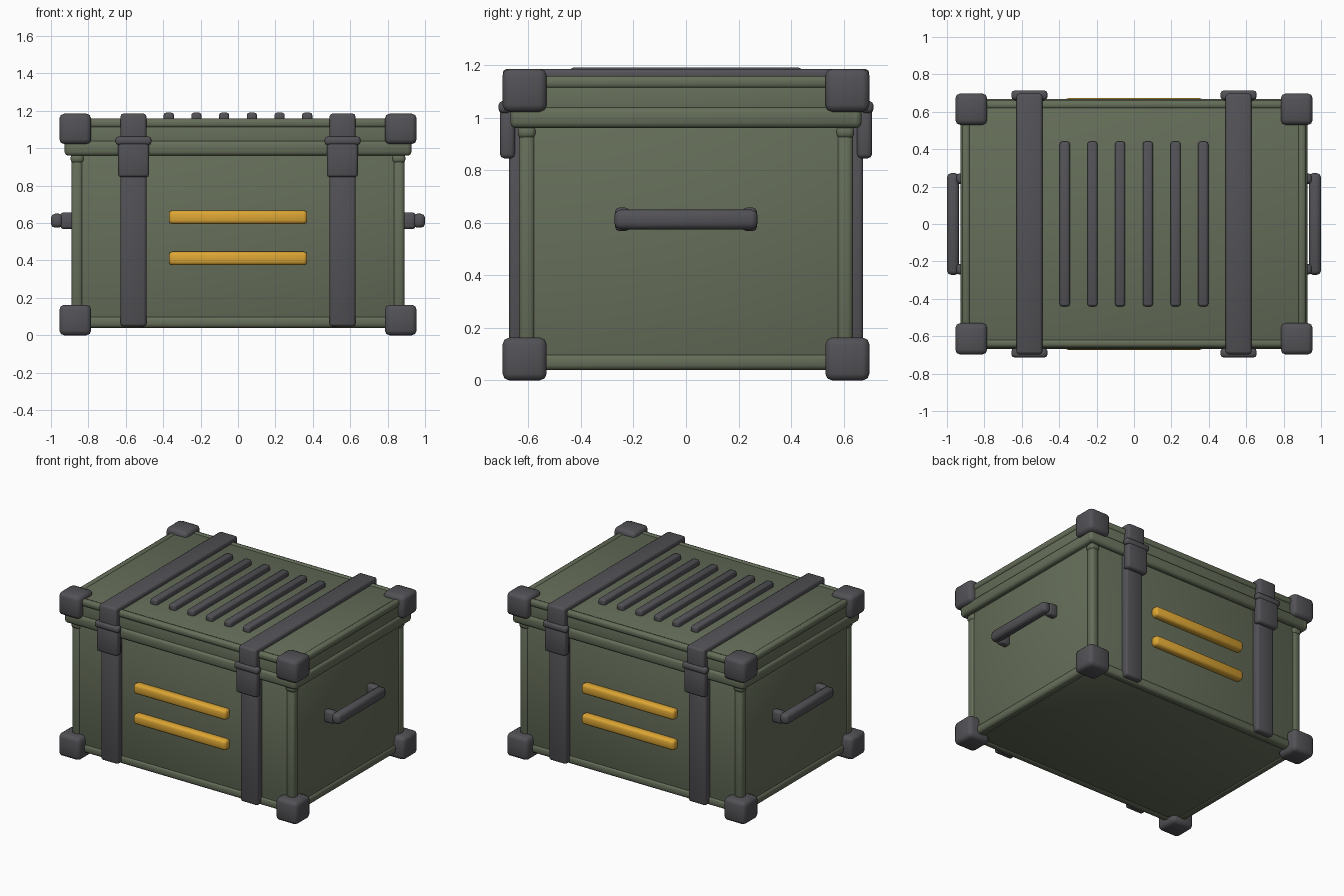
import bpy, bmesh
from itertools import product
from mathutils import Vector

if "Cube" in bpy.data.objects:
    bpy.data.objects.remove(bpy.data.objects["Cube"])


def material(name, rgb):
    m = bpy.data.materials.new(name)
    m.use_nodes = True
    m.diffuse_color = (*rgb, 1)
    bsdf = m.node_tree.nodes["Principled BSDF"]
    bsdf.inputs["Base Color"].default_value = (*rgb, 1)
    bsdf.inputs["Roughness"].default_value = 0.7
    return m


GREEN = material("olive green", (0.13, 0.155, 0.10))
DARK = material("dark grey", (0.085, 0.085, 0.095))
YELLOW = material("amber yellow", (0.72, 0.38, 0.035))
SIDES = (-1, 1)


def box(name, lo, hi, mat, bevel=0.012, segments=2):
    """Rounded box between two opposite corners."""
    lo, hi = Vector(lo), Vector(hi)
    lo, hi = (Vector(map(min, lo, hi)), Vector(map(max, lo, hi)))
    bm = bmesh.new()
    bmesh.ops.create_cube(bm, size=1)
    for v in bm.verts:
        v.co = Vector(a + (b - a) * (c + 0.5) for a, b, c in zip(lo, hi, v.co))
    bmesh.ops.bevel(bm, geom=bm.edges[:], offset=bevel, segments=segments,
                    profile=0.5, affect='EDGES')
    for f in bm.faces:
        f.smooth = True
    mesh = bpy.data.meshes.new(name)
    bm.to_mesh(mesh)
    bm.free()
    mesh.materials.append(mat)
    ob = bpy.data.objects.new(name, mesh)
    bpy.context.collection.objects.link(ob)
    return ob


def rails(name, x, y, z0, z1, depth, bevel):
    """Four rounded rails forming a horizontal rectangle."""
    for s in SIDES:
        box(name + "_long", (-x, s * (y - depth), z0), (x, s * y, z1), GREEN, bevel)
        box(name + "_short", (s * (x - depth), -y, z0), (s * x, y, z1), GREEN, bevel)


# Body with rounded edge rails and corner posts
box("body", (-0.88, -0.625, 0.045), (0.88, 0.625, 1.0), GREEN, 0.025)
rails("base_rail", 0.89, 0.635, 0.04, 0.10, 0.06, 0.018)
for sx, sy in product(SIDES, SIDES):
    box("corner_post", (sx * 0.83, sy * 0.575, 0.06),
        (sx * 0.89, sy * 0.635, 0.96), GREEN, 0.018)
    box("post_cap", (sx * 0.825, sy * 0.572, 0.92),
        (sx * 0.895, sy * 0.64, 0.97), GREEN, 0.018)

# Lid with a lower lip and a raised upper rim
box("lid", (-0.912, -0.652, 0.97), (0.912, 0.652, 1.152), GREEN, 0.025)
rails("lid_lip", 0.927, 0.668, 0.96, 1.04, 0.05, 0.02)
rails("lid_rim", 0.92, 0.66, 1.11, 1.158, 0.045, 0.016)

# Corner bumpers, top and bottom
for sx, sy, z in product(SIDES, SIDES, (0, 1.022)):
    box("corner_bumper", (sx * 0.785, sy * 0.53, z),
        (sx * 0.955, sy * 0.698, z + 0.163), DARK, 0.026)

# Straps wrapping the case, with a clasp at each end
for sx in SIDES:
    a, b = sx * 0.49, sx * 0.628
    box("top_strap", (a, -0.695, 1.14), (b, 0.695, 1.185), DARK, 0.014)
    for sy in SIDES:
        box("side_strap", (a, sy * 0.61, 0.048), (b, sy * 0.674, 1.0), DARK, 0.014)
        box("lid_strap", (a, sy * 0.64, 1.0), (b, sy * 0.697, 1.184), DARK, 0.014)
        box("clasp", (sx * 0.475, sy * 0.65, 0.845),
            (sx * 0.641, sy * 0.708, 1.04), DARK, 0.016)
        box("clasp_hinge", (sx * 0.463, sy * 0.665, 1.018),
            (sx * 0.655, sy * 0.713, 1.062), DARK, 0.014)

# Ribs on the lid
for i in range(6):
    x = (i - 2.5) * 0.148
    box("lid_rib", (x - 0.027, -0.44, 1.14), (x + 0.027, 0.44, 1.19), DARK, 0.012)

# Marking bars on front and back
for sy, z in product(SIDES, (0.375, 0.595)):
    box("marking_bar", (-0.37, sy * 0.61, z), (0.37, sy * 0.673, z + 0.072),
        YELLOW, 0.018)

# Carry handles on both ends
for sx in SIDES:
    box("handle_grip", (sx * 0.935, -0.272, 0.575), (sx, 0.272, 0.65), DARK, 0.022)
    for sy in SIDES:
        box("handle_mount", (sx * 0.87, sy * 0.215, 0.568),
            (sx * 0.95, sy * 0.27, 0.657), DARK, 0.016)
